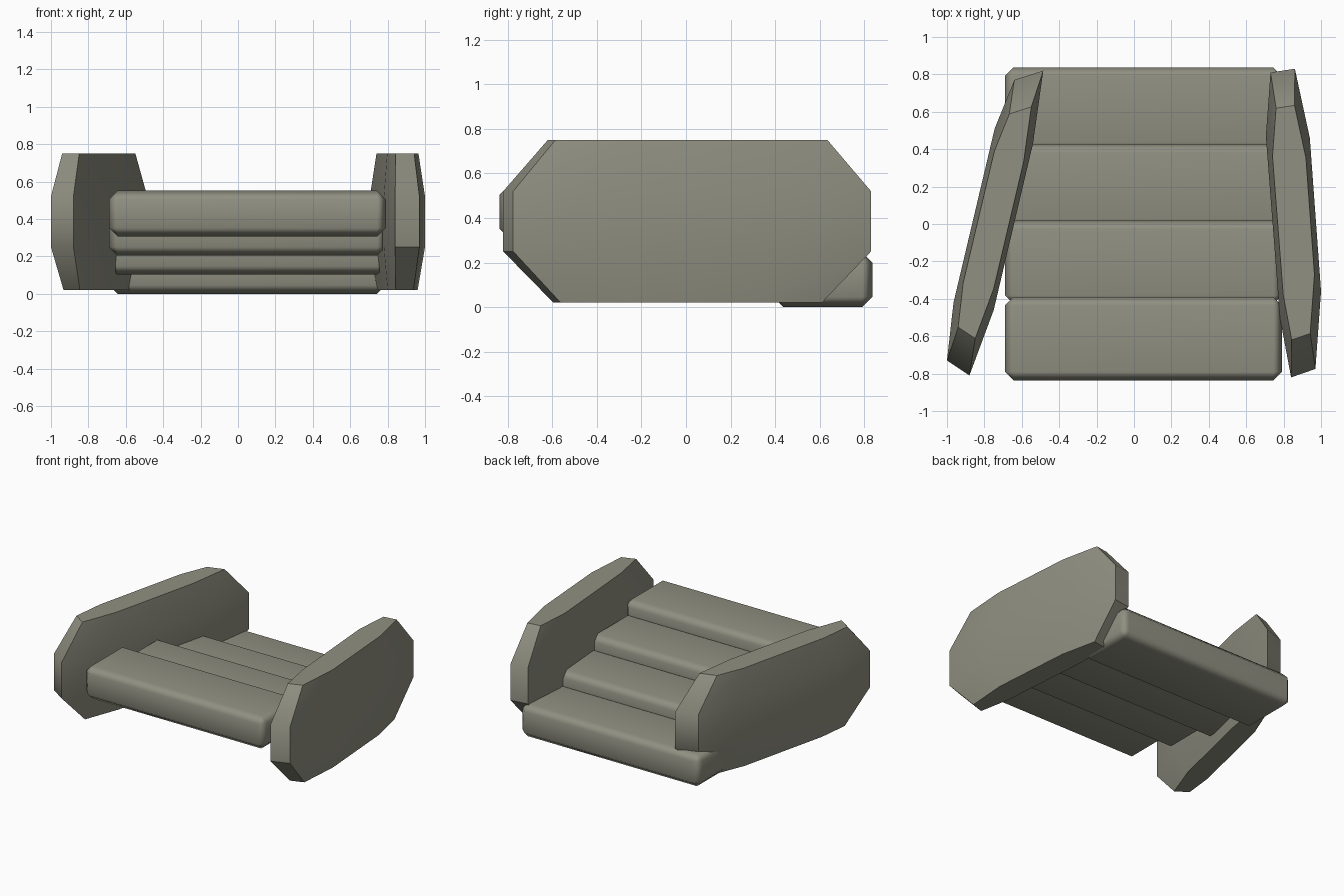
import bpy, bmesh, math
from mathutils import Vector

default = bpy.data.objects.get("Cube")
if default:
    bpy.data.objects.remove(default, do_unlink=True)

# Single stone colour
stone = bpy.data.materials.new("warm_grey_stone")
stone.use_nodes = True
colour = (0.28, 0.278, 0.222, 1)
stone.diffuse_color = colour
stone.node_tree.nodes["Principled BSDF"].inputs["Base Color"].default_value = colour


def finish(name, bm, angle):
    """Turn a bmesh into a softly shaded stone object."""
    bmesh.ops.recalc_face_normals(bm, faces=bm.faces)
    mesh = bpy.data.meshes.new(name)
    bm.to_mesh(mesh)
    bm.free()
    mesh.materials.append(stone)
    obj = bpy.data.objects.new(name, mesh)
    bpy.context.collection.objects.link(obj)
    bpy.ops.object.select_all(action='DESELECT')
    obj.select_set(True)
    bpy.context.view_layer.objects.active = obj
    bpy.ops.object.shade_smooth_by_angle(angle=math.radians(angle))
    weighted = obj.modifiers.new("weighted_normals", 'WEIGHTED_NORMAL')
    weighted.keep_sharp = True
    return obj


def add_step(name, centre, size, chamfer):
    """Block with single-segment chamfers."""
    bm = bmesh.new()
    bmesh.ops.create_cube(bm, size=1)
    bmesh.ops.scale(bm, vec=size, verts=bm.verts)
    bmesh.ops.translate(bm, vec=centre, verts=bm.verts)
    bmesh.ops.bevel(bm, geom=bm.edges[:], offset=chamfer, segments=1,
                    affect='EDGES', profile=0.5)
    finish(name, bm, 60)


def add_wall(name, outline):
    """Slab lofted through rings that narrow at the top and bottom."""
    points = [Vector(p) for p in outline]
    centre = sum(points, Vector((0, 0))) / len(points)
    bm = bmesh.new()
    rings = []
    for z, scale in ((0.02, 0.73), (0.25, 1), (0.52, 1), (0.75, 0.76)):
        ring = [centre + (p - centre) * scale for p in points]
        rings.append([bm.verts.new((p.x, p.y, z)) for p in ring])
    count = len(points)
    for low, high in zip(rings, rings[1:]):
        for i in range(count):
            j = (i + 1) % count
            bm.faces.new((low[i], low[j], high[j], high[i]))
    bm.faces.new(rings[0][::-1])
    bm.faces.new(rings[-1])
    finish(name, bm, 42)


# Four overlapping steps, highest at the front
depth, height = 0.446, 0.245
for i in range(4):
    centre = (0.05, -0.613 + i * 0.409, height / 2 + (3 - i) * 0.102)
    add_step(f"step_{i + 1}", centre, (1.48, depth, height), 0.046)

# Side walls, each turned at its own angle
add_wall("right_wall", [(-1, -0.73), (-0.88, -0.81), (-0.75, -0.46), (-0.54, 0.43),
                        (-0.485, 0.82), (-0.64, 0.77), (-0.745, 0.51), (-0.965, -0.42)])
add_wall("left_wall", [(0.84, -0.82), (0.97, -0.775), (1, -0.36), (0.94, 0.46),
                       (0.86, 0.83), (0.73, 0.81), (0.705, 0.47), (0.78, -0.5)])
